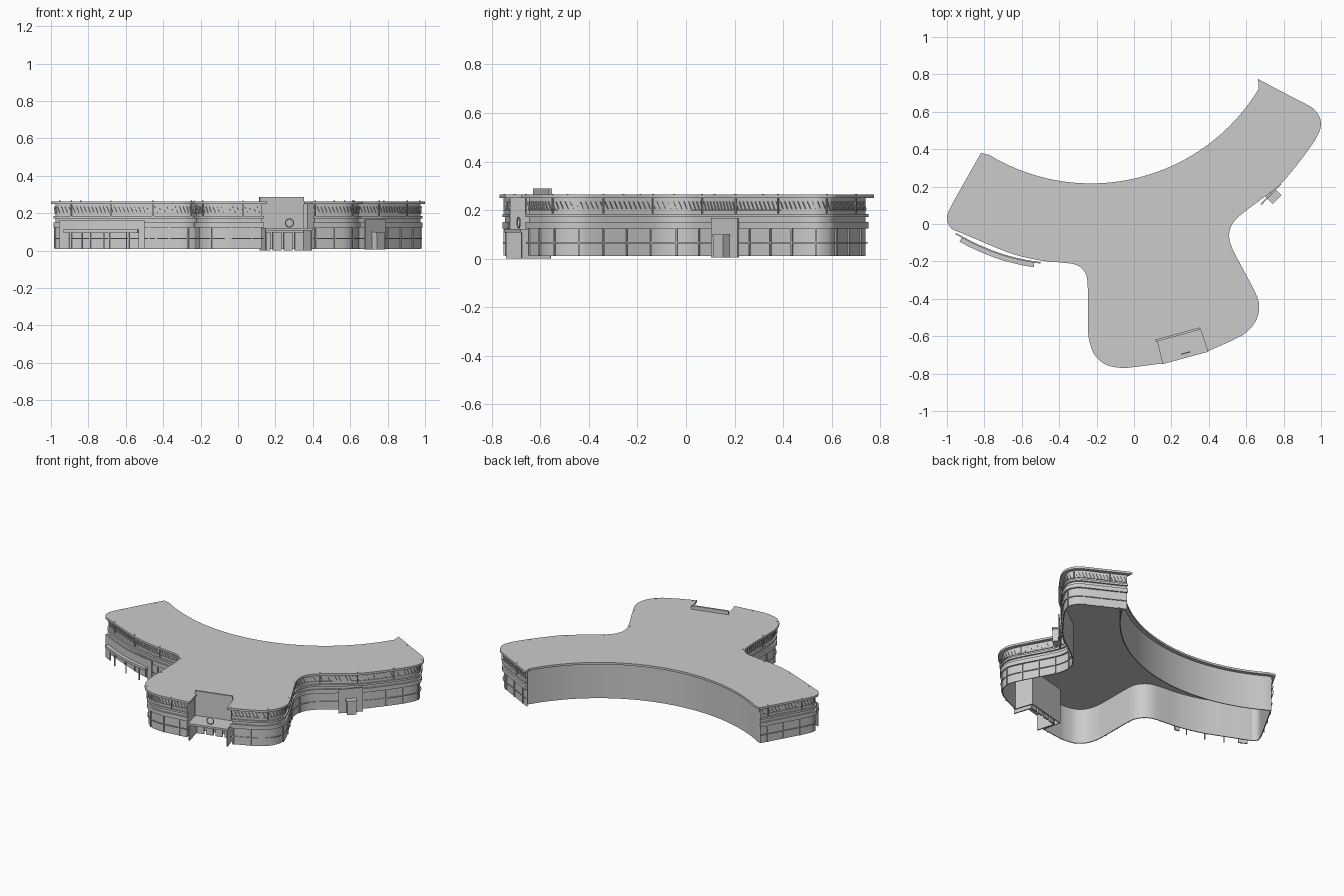
import bpy, bmesh, math
from mathutils import Vector as V

if "Cube" in bpy.data.objects:
    bpy.data.objects.remove(bpy.data.objects["Cube"])


def make(name, bm):
    bmesh.ops.recalc_face_normals(bm, faces=bm.faces)
    me = bpy.data.meshes.new(name)
    bm.to_mesh(me)
    bm.free()
    ob = bpy.data.objects.new(name, me)
    bpy.context.collection.objects.link(ob)
    return ob


def spline(ctrl, n=6):
    """Smooth curve through the control points."""
    p = [V(c) for c in ctrl]
    p = [2 * p[0] - p[1]] + p + [2 * p[-1] - p[-2]]
    out = []
    for a, b, c, d in zip(p, p[1:], p[2:], p[3:]):
        for i in range(n):
            t = i / n
            out.append(0.5 * (2 * b + (c - a) * t + (2 * a - 5 * b + 4 * c - d) * t * t
                              + (3 * b - a - 3 * c + d) * t ** 3))
    return out + [p[-2]]


def offset(pts, d, closed=False):
    """Move a path sideways (to the right of its direction) with mitred corners."""
    out, n = [], len(pts)
    for i, p in enumerate(pts):
        a = pts[i - 1] if closed or i else None
        b = pts[(i + 1) % n] if closed or i < n - 1 else None
        ns = [V((e.y, -e.x)).normalized()
              for e in ([p - a] if a is not None else []) + ([b - p] if b is not None else [])]
        m = sum(ns, V((0, 0))).normalized()
        out.append(p + m * d / max(m.dot(ns[0]), 0.4))
    return out


def strip(name, outer, inner, z0, z1, closed=False):
    """Solid band between two parallel paths."""
    bm = bmesh.new()
    rings = [[bm.verts.new((a.x, a.y, z0)), bm.verts.new((a.x, a.y, z1)),
              bm.verts.new((b.x, b.y, z1)), bm.verts.new((b.x, b.y, z0))]
             for a, b in zip(outer, inner)]
    for r, s in zip(rings, rings[1:] + (rings[:1] if closed else [])):
        for k in range(4):
            bm.faces.new((r[k], r[(k + 1) % 4], s[(k + 1) % 4], s[k]))
    if not closed:
        bm.faces.new(rings[0])
        bm.faces.new(rings[-1])
    return make(name, bm)


def prism(name, pts, z0, z1):
    bm = bmesh.new()
    lo = [bm.verts.new((p[0], p[1], z0)) for p in pts]
    hi = [bm.verts.new((p[0], p[1], z1)) for p in pts]
    bm.faces.new(lo)
    bm.faces.new(hi)
    for i in range(len(pts)):
        j = (i + 1) % len(pts)
        bm.faces.new((lo[i], lo[j], hi[j], hi[i]))
    return make(name, bm)


def bar(name, a, b, w, z0, z1):
    """Upright slab along the plan line a-b, w thick."""
    a, b = V(a), V(b)
    h = V((b.y - a.y, a.x - b.x)).normalized() * w / 2
    return prism(name, [a + h, b + h, b - h, a - h], z0, z1)


def along(path, step):
    """Points and tangents at even spacing."""
    run, nxt = 0, step / 2
    for a, b in zip(path, path[1:]):
        l = (b - a).length
        while nxt < run + l:
            yield a.lerp(b, (nxt - run) / l), (b - a).normalized()
            nxt += step
        run += l


def uprights(name, path, step, w, depth, z0, z1, lean=0):
    """Row of small vertical bars following a path."""
    bm = bmesh.new()
    for p, t in along(path, step):
        n = V((t.y, -t.x))
        vs = []
        for z, s in ((z0, 0), (z1, lean)):
            for u, v in ((-1, -1), (1, -1), (1, 1), (-1, 1)):
                q = p + t * (u * w / 2 + s) + n * v * depth / 2
                vs.append(bm.verts.new((q.x, q.y, z)))
        for f in ((0, 1, 2, 3), (4, 5, 6, 7), (0, 1, 5, 4), (1, 2, 6, 5), (2, 3, 7, 6), (3, 0, 4, 7)):
            bm.faces.new([vs[i] for i in f])
    return make(name, bm)


# Plan outline: right wing and front, entrance notch, left side, concave back
right = spline([(.663, .775), (.82, .692), (.93, .635), (.975, .6), (1, .54), (.98, .47), (.92, .38),
                (.85, .29), (.77, .2), (.65, .11), (.55, .03), (.513, -.03), (.512, -.09), (.54, -.16),
                (.65, -.37), (.669, -.45), (.65, -.52), (.6, -.58), (.53, -.62), (.395, -.68)])
left = spline([(.155, -.745), (0, -.765), (-.07, -.769), (-.15, -.752), (-.21, -.7), (-.24, -.62),
               (-.246, -.54), (-.248, -.32), (-.265, -.255), (-.31, -.218), (-.4, -.205), (-.5, -.195),
               (-.65, -.16), (-.8, -.1), (-.93, -.045), (-.975, -.025), (-1, .02), (-.985, .08),
               (-.9, .235), (-.818, .38)])
notch = [V((.355, -.56)), V((.125, -.62))]
cx, cy, r = -.23, 1.265, 1.048
a0 = math.atan2(.38 - cy, -.818 - cx)
a1 = math.atan2(.775 - cy, .663 - cx)
back = [V((cx + r * math.cos(a0 + (a1 - a0) * i / 40), cy + r * math.sin(a0 + (a1 - a0) * i / 40)))
        for i in range(1, 40)]
outline = right + notch + left + back
nr, nl = len(right), len(left)


def fronts(d):
    o = offset(outline, d, True)
    return {"right": o[:nr], "left": o[nr + 2:nr + 2 + nl]}


# Roof slab and outer wall
prism("roof", outline, .25, .264)
strip("outer_wall", offset(outline, .024, True), offset(outline, .03, True), .01, .25, True)

# Facade ledges, rail, slanted louvres and mullions on both sides of the entrance
for side in ("right", "left"):
    wall, edge, mid = fronts(.026)[side], fronts(.013)[side], fronts(.021)[side]
    strip(side + "_lower_ledge", edge, wall, .124, .151)
    strip(side + "_upper_ledge", edge, wall, .171, .184)
    strip(side + "_sill", fronts(.019)[side], wall, .198, .203)
    strip(side + "_rail", fronts(.016)[side], mid, .063, .068)
    uprights(side + "_louvres", mid, .022, .003, .005, .204, .235, .014)
    uprights(side + "_mullions", mid, .11, .006, .008, .012, .124)
    uprights(side + "_downpipes", fronts(.012)[side], .23, .006, .006, .185, .267)

# Entrance: parapet panel, canopy, side fins, doors, round dial
l0, l1, r1, r0 = V((.15, -.75)), V((.12, -.62)), V((.355, -.56)), V((.4, -.682))
bar("entrance_parapet", (.115, -.624), (.352, -.559), .012, .12, .288)
prism("entrance_canopy", [l0, l1, r1, r0], .108, .121)
bar("entrance_left_fin", (.152, -.742), l1, .008, 0, .12)
bar("entrance_right_fin", (.393, -.678), r1, .008, 0, .12)
for k in range(4):
    t = k / 4
    bar("door_leaf", l1.lerp(r1, t + .03), l1.lerp(r1, t + .22), .01, 0, .1)
bpy.ops.mesh.primitive_torus_add(location=(.275, -.69, .148), rotation=(math.pi / 2, 0, .26),
                                 major_radius=.022, minor_radius=.003, major_segments=24, minor_segments=6)
bpy.context.object.name = "entrance_dial"

# Left side porch: curved screen frame with a canopy in front
screen = spline([(-.5, -.212), (-.6, -.195), (-.72, -.163), (-.85, -.11), (-.955, -.055)])
inner = offset(screen, .008)
strip("screen_header", screen, inner, .112, .165)
strip("screen_near_end", screen[:3], inner[:3], .01, .112)
strip("screen_far_end", screen[-4:], inner[-4:], .01, .112)
strip("porch_canopy", offset(screen, -.024)[2:-2], screen[2:-2], .095, .112)
uprights("porch_posts", offset(screen, -.012)[2:-2], .125, .006, .006, .01, .095)

# Right side door portal and its small lobby
bar("portal_panel", (.68, .105), (.785, .215), .008, .005, .167)
bar("portal_lobby", (.725, .13), (.765, .17), .05, .005, .09)
bar("portal_canopy", (.722, .127), (.768, .173), .055, .09, .1)

bpy.ops.object.select_all(action='SELECT')
bpy.context.view_layer.objects.active = bpy.data.objects["roof"]
bpy.ops.object.shade_smooth_by_angle(angle=math.radians(30))
